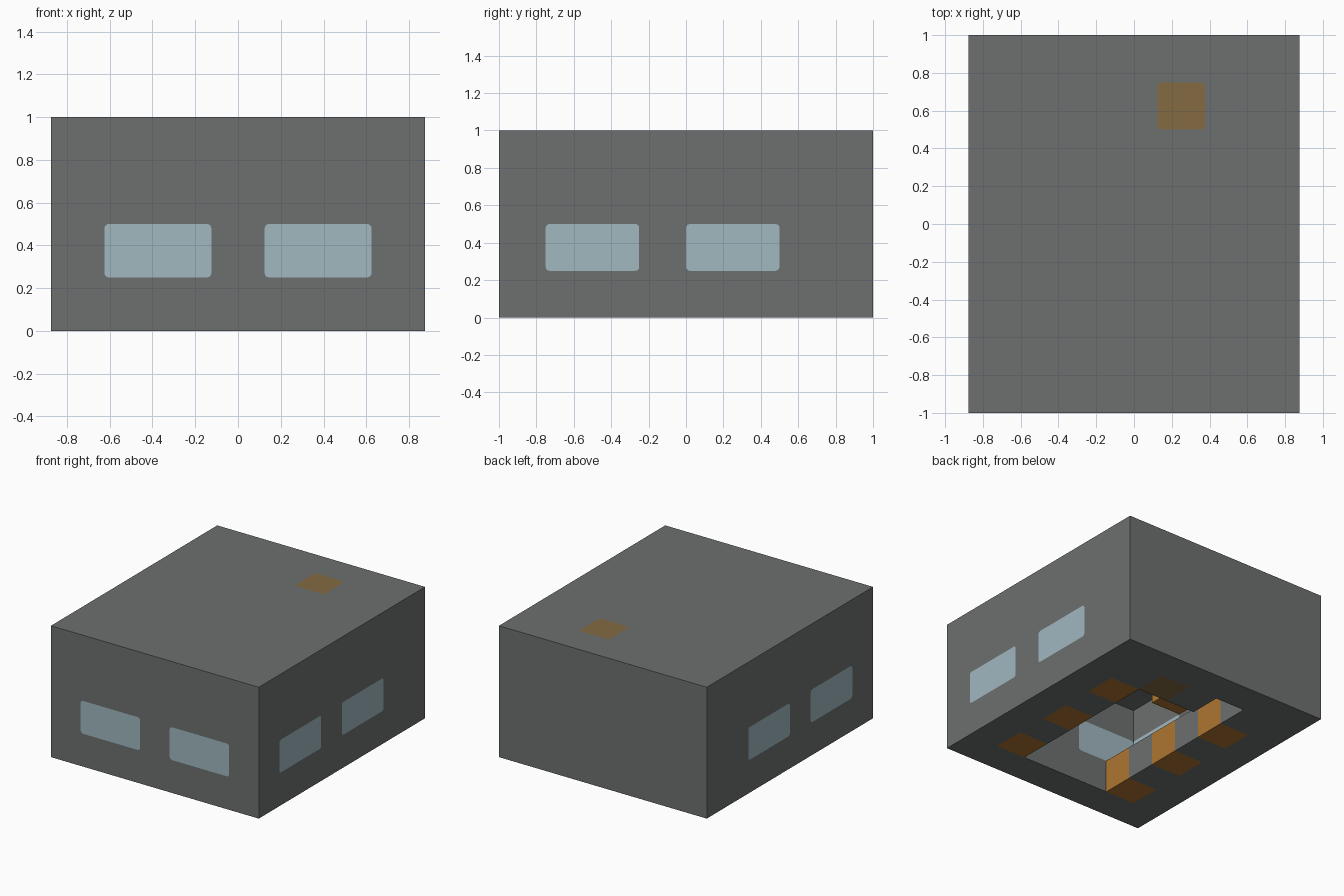
import bpy
import bmesh
from mathutils import Vector

start = bpy.data.objects.get("Cube")
if start:
    bpy.data.objects.remove(start, do_unlink=True)


def material(name, color):
    mat = bpy.data.materials.new(name)
    mat.use_nodes = True
    rgba = (*color, 1)
    mat.diffuse_color = rgba
    mat.node_tree.nodes["Principled BSDF"].inputs["Base Color"].default_value = rgba
    return mat


stone = material("grey stone", (0.155, 0.162, 0.16))
glass = material("pale blue glass", (0.35, 0.48, 0.53))
amber = material("amber", (0.42, 0.18, 0.032))
brown = material("brown", (0.23, 0.145, 0.055))


def block(name, low, high, mat, round_axis=None, radius=0.02):
    """Box between two corners; edges along round_axis may be rounded."""
    low, high = Vector(low), Vector(high)
    bm = bmesh.new()
    bmesh.ops.create_cube(bm, size=1)
    for v in bm.verts:
        v.co = (low + high) / 2 + v.co * (high - low)
    if round_axis is not None:
        edges = [e for e in bm.edges
                 if abs((e.verts[0].co - e.verts[1].co).normalized()[round_axis]) > 0.9]
        bmesh.ops.bevel(bm, geom=edges, offset=radius, segments=3,
                        profile=0.5, affect='EDGES')
    mesh = bpy.data.meshes.new(name)
    bm.to_mesh(mesh)
    bm.free()
    mesh.materials.append(mat)
    obj = bpy.data.objects.new(name, mesh)
    bpy.context.collection.objects.link(obj)
    return obj


# Hollow building shell
W, L, H, T = 0.875, 1, 1, 0.25
shell = block("shell", (-W, -L, 0), (W, L, H), stone)
cutters = []


def cut(low, high, axis=None):
    cutter = block("cutter", low, high, stone, axis)
    cutter.hide_render = True
    mod = shell.modifiers.new("cut", 'BOOLEAN')
    mod.operation = 'DIFFERENCE'
    mod.solver = 'EXACT'
    mod.object = cutter
    cutters.append(cutter)


def inset(name, low, high, mat, axis, rounded=True):
    """Block set flush through the shell, in a hole of its own size."""
    hole_low, hole_high = list(low), list(high)
    hole_low[axis] -= 0.05
    hole_high[axis] += 0.05
    use = axis if rounded else None
    cut(hole_low, hole_high, use)
    return block(name, low, high, mat, use)


# Room, floor opening and its back notch
cut((T - W, T - L, T), (W - T, L - T, H - T))
cut((-0.375, -0.75, -0.1), (0.375, 0.5, 0.3))
cut((-0.375, 0.4, -0.1), (-0.125, 0.75, 0.3))

for side, x in (("right", -1), ("left", 1)):
    def span(a, b):
        return sorted((x * a, x * b))

    # Front and side windows
    x0, x1 = span(0.125, 0.625)
    inset(f"front_window_{side}", (x0, -L, 0.25), (x1, T - L, 0.5), glass, 1)
    x0, x1 = span(W - T, W)
    for place, y in (("front", -0.75), ("back", 0)):
        inset(f"{side}_window_{place}", (x0, y, 0.25), (x1, y + 0.5, 0.5), glass, 0)

    # Floor pads beside the opening, and a wall block between the windows
    x0, x1 = span(0.375, 0.625)
    for place, y in (("front", -0.75), ("middle", -0.25), ("back", 0.25)):
        inset(f"floor_pad_{side}_{place}", (x0, y, 0), (x1, y + T, T), amber, 2, False)
    block(f"wall_block_{side}", (x0, -0.25, 0.5), (x1, 0, 0.75), amber)

# Post running from the floor up through the roof
inset("post_base", (0.125, 0.5, 0), (0.375, 0.75, T), brown, 2, False)
cut((0.125, 0.5, 0.7), (0.375, 0.75, 1.1), 2)
block("post", (0.125, 0.5, T), (0.375, 0.75, H), brown, 2)

# Bake the cuts and drop the helpers
bpy.context.view_layer.update()
graph = bpy.context.evaluated_depsgraph_get()
shell_mesh = bpy.data.meshes.new_from_object(shell.evaluated_get(graph))
shell.modifiers.clear()
shell.data = shell_mesh
for cutter in cutters:
    bpy.data.objects.remove(cutter, do_unlink=True)
